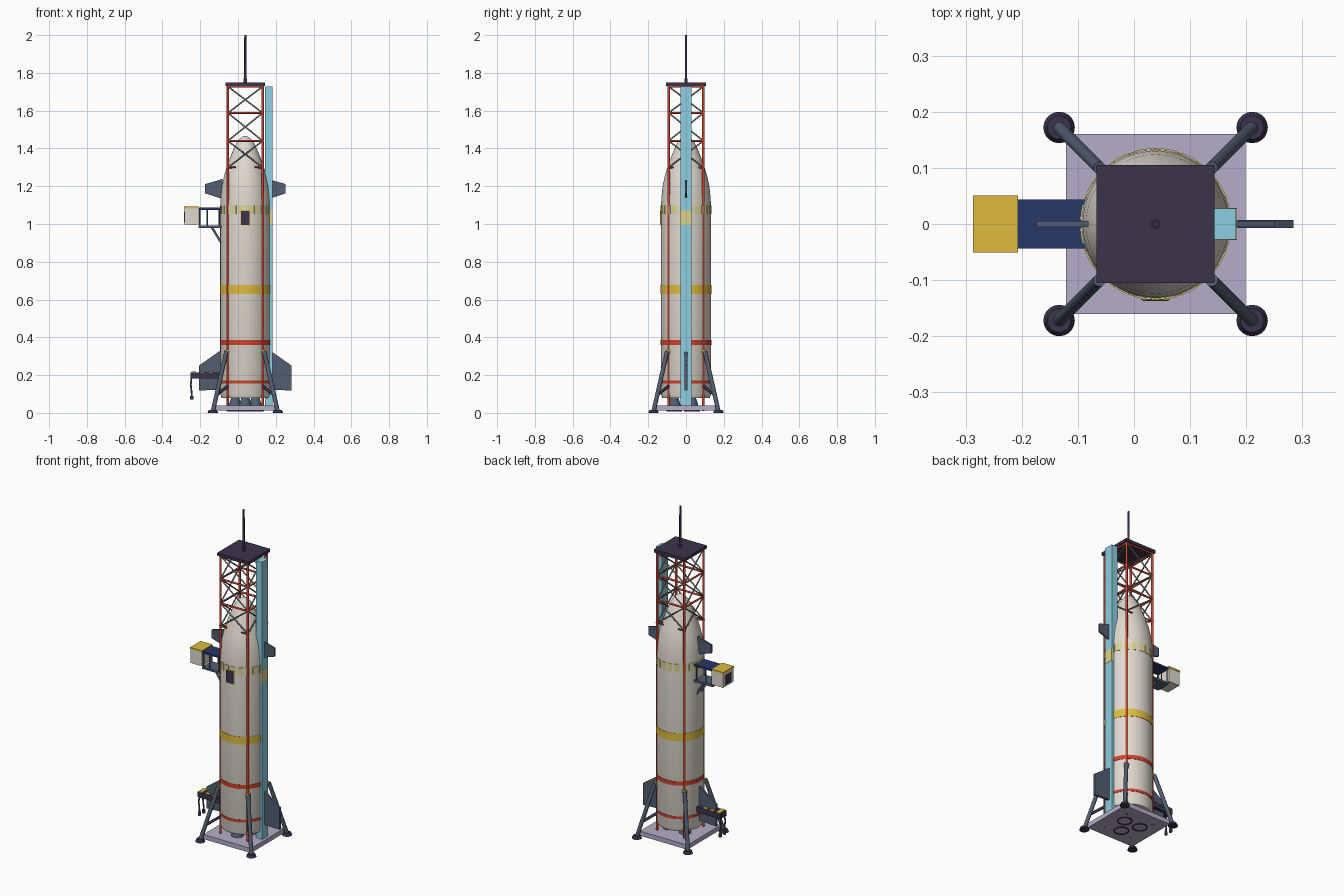
import bpy, bmesh, math
from mathutils import Vector

if "Cube" in bpy.data.objects:
    bpy.data.objects.remove(bpy.data.objects["Cube"])

CX = 0.0385  # rocket axis


def mat(name, r, g, b):
    m = bpy.data.materials.new(name)
    m.diffuse_color = (r, g, b, 1)
    m.use_nodes = True
    m.node_tree.nodes["Principled BSDF"].inputs["Base Color"].default_value = m.diffuse_color
    return m


CREAM = mat("cream", .74, .70, .63)
RED = mat("red", .62, .055, .025)
YELLOW = mat("yellow", .74, .50, .05)
SKY = mat("sky blue", .27, .62, .76)
DARK = mat("dark purple", .043, .033, .070)
SLATE = mat("slate", .085, .112, .165)
NAVY = mat("navy", .022, .038, .14)
LILAC = mat("lilac", .46, .42, .58)
PALE = mat("pale yellow", .72, .66, .27)
GREY = mat("grey", .24, .24, .25)


def finish(bm, name, material, smooth=0):
    bmesh.ops.recalc_face_normals(bm, faces=bm.faces)
    me = bpy.data.meshes.new(name)
    bm.to_mesh(me)
    bm.free()
    me.materials.append(material)
    ob = bpy.data.objects.new(name, me)
    bpy.context.collection.objects.link(ob)
    if smooth:
        bpy.ops.object.select_all(action='DESELECT')
        bpy.context.view_layer.objects.active = ob
        ob.select_set(True)
        bpy.ops.object.shade_smooth_by_angle(angle=math.radians(smooth))
    return ob


def box(name, x0, x1, y0, y1, z0, z1, material):
    bm = bmesh.new()
    bmesh.ops.create_cube(bm, size=1)
    for v in bm.verts:
        v.co = ((x0, x1)[v.co.x > 0], (y0, y1)[v.co.y > 0], (z0, z1)[v.co.z > 0])
    return finish(bm, name, material)


def rod(name, a, b, r, material, r2=None, sides=14):
    a, b = Vector(a), Vector(b)
    bm = bmesh.new()
    bmesh.ops.create_cone(bm, cap_ends=True, segments=sides, radius1=r,
                          radius2=r if r2 is None else r2, depth=(b - a).length)
    rot = (b - a).to_track_quat('Z', 'Y').to_matrix()
    for v in bm.verts:
        v.co = rot @ v.co + (a + b) / 2
    return finish(bm, name, material, 40)


def lathe(name, profile, material, x=CX, y=0, n=48, closed=False):
    bm = bmesh.new()
    vs = [bm.verts.new((r + x, y, z)) for r, z in profile]
    es = [bm.edges.new(p) for p in zip(vs, vs[1:])]
    if closed:
        es.append(bm.edges.new((vs[-1], vs[0])))
    bmesh.ops.spin(bm, geom=vs + es, cent=(x, y, 0), axis=(0, 0, 1),
                   angle=2 * math.pi, steps=n, use_merge=False)
    bmesh.ops.remove_doubles(bm, verts=bm.verts, dist=1e-5)
    return finish(bm, name, material, 35)


def band(name, r, z0, z1, material):
    return lathe(name, [(.128, z0), (r, z0), (r, z1), (.128, z1)], material, closed=True)


def plate(name, pts, t, material):
    """Flat outline in the xz plane, given thickness along y."""
    bm = bmesh.new()
    f = bm.faces.new([bm.verts.new((x, -t, z)) for x, z in pts])
    g = bmesh.ops.extrude_face_region(bm, geom=[f])['geom']
    bmesh.ops.translate(bm, vec=(0, 2 * t, 0),
                        verts=[e for e in g if isinstance(e, bmesh.types.BMVert)])
    return finish(bm, name, material)


# Rocket hull with curved nose
lathe("hull", [(0, .08), (.126, .08), (.1325, .1), (.1325, 1.09), (.130, 1.14), (.124, 1.2),
               (.112, 1.255), (.097, 1.305), (.081, 1.35), (.063, 1.395), (.046, 1.43),
               (.027, 1.453), (.012, 1.463), (0, 1.466)], CREAM)
band("middle_band", .1345, .63, .677, YELLOW)
band("lower_band", .1345, .36, .385, RED)
band("base_band", .1345, .156, .172, RED)

# Ring of thin marker plates under the nose
N = 20
for i in range(N):
    bm = bmesh.new()
    rows = []
    for k in range(4):
        a = 2 * math.pi * (i + .5 + (k / 3 - .5) * .68) / N
        rows.append([bm.verts.new((CX + r * math.cos(a), r * math.sin(a), z))
                     for r, z in ((.130, 1.052), (.135, 1.052), (.135, 1.098), (.130, 1.098))])
    for p, q in zip(rows, rows[1:]):
        for j in range(4):
            bm.faces.new((p[j], p[(j + 1) % 4], q[(j + 1) % 4], q[j]))
    bm.faces.new(rows[0])
    bm.faces.new(rows[-1])
    finish(bm, "marker_plate", PALE, 35)

# Front hatch
box("hatch_frame", CX - .026, CX + .026, -.1355, -.126, .991, 1.073, YELLOW)
box("hatch", CX - .023, CX + .023, -.137, -.126, .995, 1.069, DARK)

# Cable duct up the right side
box("cable_duct", .142, .182, -.028, .028, .04, 1.727, SKY)
box("duct_cover", .15, .1832, -.0288, .0288, .995, 1.072, PALE)

# Fins, mirrored left and right
for s in (-1, 1):
    plate("upper_fin", [(CX + s * x, z) for x, z in
                        ((.12, 1.24), (.14, 1.232), (.212, 1.212), (.212, 1.162), (.14, 1.138), (.12, 1.138))],
          .005, SLATE)
    plate("lower_fin", [(CX + s * x, z) for x, z in
                        ((.12, .34), (.135, .328), (.246, .25), (.246, .118), (.12, .124))],
          .007, SLATE)

# Engines
for k in range(3):
    a = math.radians(30 + 120 * k)
    ex, ey = CX + .062 * math.cos(a), .062 * math.sin(a)
    rod("engine_bell", (ex, ey, .02), (ex, ey, .085), .04, SLATE, .02, 24)
    lathe("engine_ring", [(.037, .007), (.042, .007), (.042, .022), (.037, .022)],
          DARK, ex, ey, 24, True)

# Launch deck
box("launch_deck", CX - .16, CX + .16, -.16, .16, .012, .04, LILAC)

# Tower posts, landing legs and feet at four corners
P = .092
for sx in (-1, 1):
    for sy in (-1, 1):
        def at(d, z):
            return (CX + sx * d, sy * d, z)
        rod("tower_post", at(P, .011), at(P, 1.735), .0068, RED)
        rod("nose_clamp", at(P, 1.3), at(.055, 1.3), .005, RED)
        rod("nose_clamp_bar", (CX + sx * .1, sy * P, 1.3), (CX + sx * .05, sy * P, 1.3), .004, RED)
        rod("landing_leg", at(.1, .325), at(.171, .012), .0115, SLATE)
        rod("leg_brace", at(.088, .145), at(.152, .095), .008, DARK)
        rod("foot", at(.172, 0), at(.172, .016), .028, DARK, .021, 20)
        x, y, _ = at(.095, 0)
        box("leg_collar", x - .0095, x + .0095, y - .0095, y + .0095, .312, .332, YELLOW)

# Tower bracing on four faces
levels = (1.30, 1.44, 1.588, 1.728)
for q in range(4):
    c, s = round(math.cos(q * math.pi / 2)), round(math.sin(q * math.pi / 2))

    def side(u, z):
        return (CX + c * u + s * P, s * u - c * P, z)
    for z in levels[1:]:
        rod("tower_beam", side(-P, z), side(P, z), .0055, RED)
    for z0, z1 in zip(levels, levels[1:]):
        for d in (-1, 1):
            rod("cross_brace", side(-d * P, z0), side(d * P, z1), .004, GREY, sides=12)

# Tower roof and mast
box("tower_roof", CX - .105, CX + .105, -.105, .105, 1.73, 1.748, DARK)
rod("mast_base", (CX, 0, 1.745), (CX, 0, 1.77), .009, DARK)
rod("mast", (CX, 0, 1.76), (CX, 0, 2.0), .0065, DARK, .0055)

# Access walkway and cabin on the left
box("walkway_roof", -.21, -.085, -.044, .044, 1.075, 1.087, NAVY)
box("walkway_floor", -.21, -.085, -.044, .044, .98, .993, SLATE)
for y in (-.04, .04):
    for x in (-.203, -.163, -.1):
        rod("walkway_post", (x, y, .985), (x, y, 1.08), .0035, SLATE)
    rod("walkway_strut", (-.14, y * .5, .985), (-.085, y * .5, .895), .006, SLATE)
box("cabin", -.284, -.208, -.049, .049, .998, 1.084, CREAM)
box("cabin_roof", -.287, -.207, -.051, .051, 1.083, 1.093, YELLOW)
box("cabin_window", -.287, -.28, -.027, .027, 1.008, 1.065, DARK)

# Service arm with hanging hoses
box("service_arm", -.252, -.085, -.028, .028, .182, .215, DARK)
for x in (-.235, -.19, -.145):
    box("arm_stripe", x - .012, x + .012, -.028, .028, .213, .218, YELLOW)
for y in (-.02, .02):
    path = [(-.246, y, .19), (-.25, y, .15), (-.246, y, .115), (-.245, y, .085)]
    for a, b in zip(path, path[1:]):
        rod("hose", a, b, .0045, SLATE)
    rod("hose_nozzle", (-.245, y, .07), (-.245, y, .09), .009, DARK)
